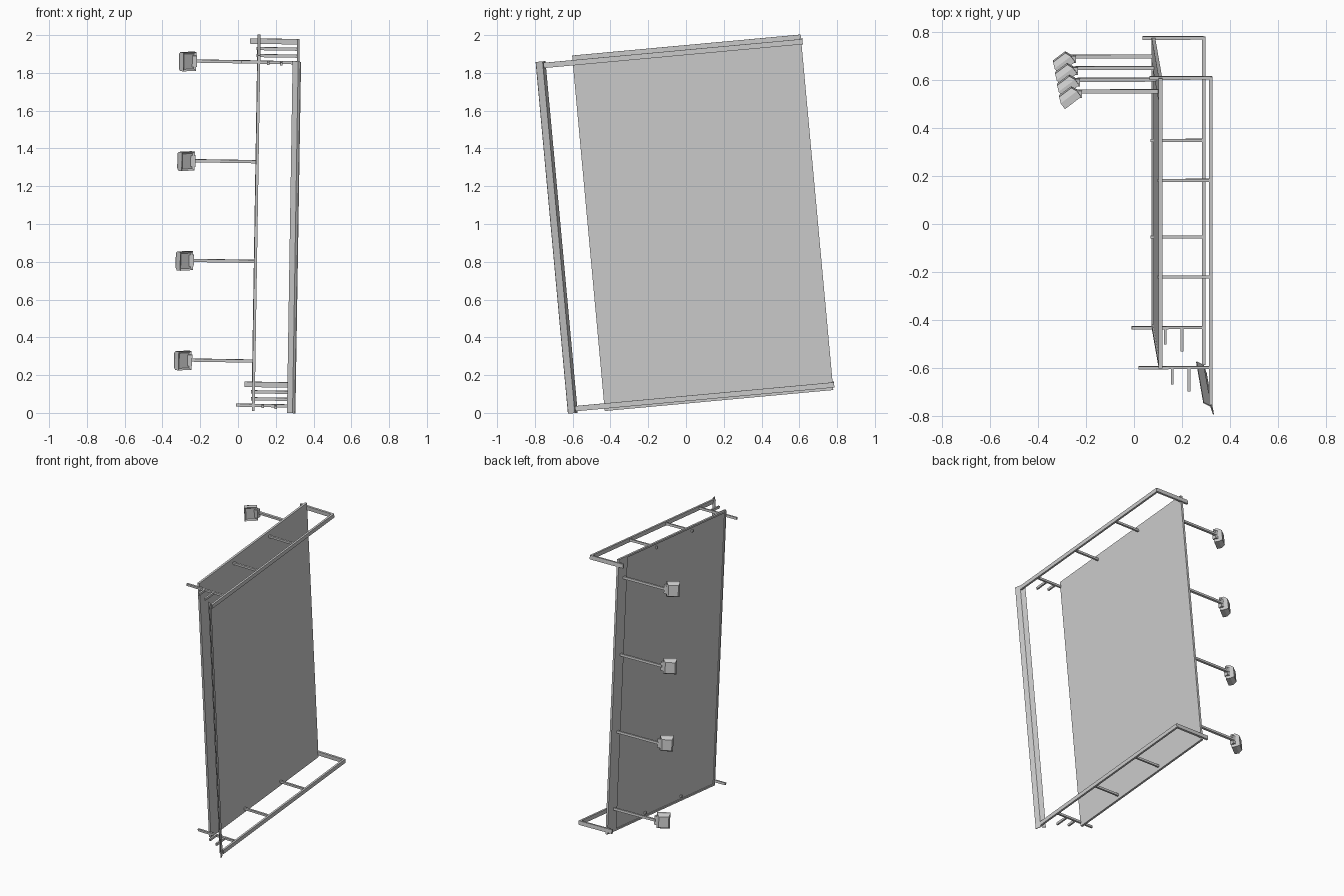
import bpy, bmesh, math
from mathutils import Matrix, Vector

cube = bpy.data.objects.get("Cube")
if cube:
    bpy.data.objects.remove(cube, do_unlink=True)

grey = bpy.data.materials.new("plain grey")
grey.use_nodes = True
grey.diffuse_color = (0.6, 0.6, 0.6, 1)
grey.node_tree.nodes["Principled BSDF"].inputs["Base Color"].default_value = grey.diffuse_color

# Leaning frame: x = out from the board, y = along its width, z = up its height
UP = Vector((0.016, -0.0915, 0.996)).normalized()
ALONG = Vector((0, 0.996, 0.0915)).normalized()
OUT = ALONG.cross(UP).normalized()
FRAME = Matrix((OUT, ALONG, UP)).transposed().to_4x4()
FRAME.translation = Vector((0.08, -0.43, 0.01))

WIDTH, HEIGHT = 1.215, 1.89
REACH = 0.21


def finish(name, bm, local=Matrix()):
    bmesh.ops.recalc_face_normals(bm, faces=bm.faces)
    mesh = bpy.data.meshes.new(name)
    bm.to_mesh(mesh)
    bm.free()
    mesh.materials.append(grey)
    obj = bpy.data.objects.new(name, mesh)
    obj.matrix_world = FRAME @ local
    bpy.context.collection.objects.link(obj)
    return obj


def box(name, low, high):
    low, high = Vector(low), Vector(high)
    bm = bmesh.new()
    bmesh.ops.create_cube(bm, size=1)
    bmesh.ops.scale(bm, vec=high - low, verts=bm.verts)
    bmesh.ops.translate(bm, vec=(low + high) / 2, verts=bm.verts)
    return finish(name, bm)


def bar_out(name, x0, x1, y, z, wide, tall):
    box(name, (x0, y - wide / 2, z - tall / 2), (x1, y + wide / 2, z + tall / 2))


# Board with a slim rim on the lamp side
box("board", (0, 0, 0), (0.008, WIDTH, HEIGHT))
for name, y0, y1, z0, z1 in (
        ("rim_bottom", 0, WIDTH, 0, 0.012),
        ("rim_top", 0, WIDTH, HEIGHT - 0.012, HEIGHT),
        ("rim_near", 0, 0.012, 0, HEIGHT),
        ("rim_far", WIDTH - 0.1, WIDTH, 0, HEIGHT)):
    box(name, (-0.007, y0, z0), (0.002, y1, z1))

# Ladder-like brackets at the bottom and top
for level, z in (("lower", 0.03), ("upper", 1.855)):
    box(level + "_beam", (REACH - 0.007, -0.155, z - 0.014), (REACH + 0.007, WIDTH + 0.005, z + 0.014))
    bar_out(level + "_far_arm", -0.045, REACH, WIDTH, z, 0.014, 0.028)
    bar_out(level + "_near_arm", -0.09, REACH, 0, z, 0.012, 0.016)
    for i in (1, 2):
        bar_out(f"{level}_rung_{i}", -0.012, REACH, WIDTH * i / 3 - 0.025, z, 0.012, 0.016)
    for i, (x, length) in enumerate(((0.05, 0.07), (0.12, 0.1))):
        box(f"{level}_peg_{i + 1}", (x - 0.006, -length, z - 0.008), (x + 0.006, 0, z + 0.008))

# Upright edge trim, a thin bent strip
bm = bmesh.new()
profile = ((0.18, -0.145), (0.21, -0.16), (0.222, -0.195))
edges = []
verts = [bm.verts.new((x, y, 0.007)) for x, y in profile]
for a, b in zip(verts, verts[1:]):
    edges.append(bm.edges.new((a, b)))
ext = bmesh.ops.extrude_edge_only(bm, edges=edges)["geom"]
bmesh.ops.translate(bm, vec=(0, 0, 1.87), verts=[g for g in ext if isinstance(g, bmesh.types.BMVert)])
trim = finish("edge_trim", bm)
solid = trim.modifiers.new("thickness", "SOLIDIFY")
solid.thickness = 0.004
solid.offset = 0


# Floodlight housing: recessed front, tapered back
def lamp_head(name, place):
    bm = bmesh.new()
    bmesh.ops.create_cube(bm, size=1)
    bmesh.ops.scale(bm, vec=(0.085, 0.03, 0.1), verts=bm.verts)
    bm.normal_update()
    front = min(bm.faces, key=lambda f: f.calc_center_median().y)
    back = max(bm.faces, key=lambda f: f.calc_center_median().y)
    bmesh.ops.inset_individual(bm, faces=[front], thickness=0.014)
    bmesh.ops.translate(bm, vec=(0, 0.008, 0), verts=front.verts)
    new = bmesh.ops.extrude_discrete_faces(bm, faces=[back])["faces"][0]
    for v in new.verts:
        v.co = Vector((v.co.x * 0.75, v.co.y + 0.024, v.co.z * 0.75))
    finish(name, bm, place)


LAMP_Y = 1.149
for i in range(4):
    z = 0.16 + 0.53 * i
    bar_out(f"lamp_arm_{i + 1}", -0.335, 0, LAMP_Y, z, 0.016, 0.016)
    bar_out(f"lamp_bracket_{i + 1}", -0.35, -0.325, LAMP_Y - 0.01, z, 0.03, 0.06)
    place = Matrix.Translation((-0.372, LAMP_Y - 0.032, z)) @ Matrix.Rotation(math.radians(37), 4, "Z")
    lamp_head(f"lamp_head_{i + 1}", place)
